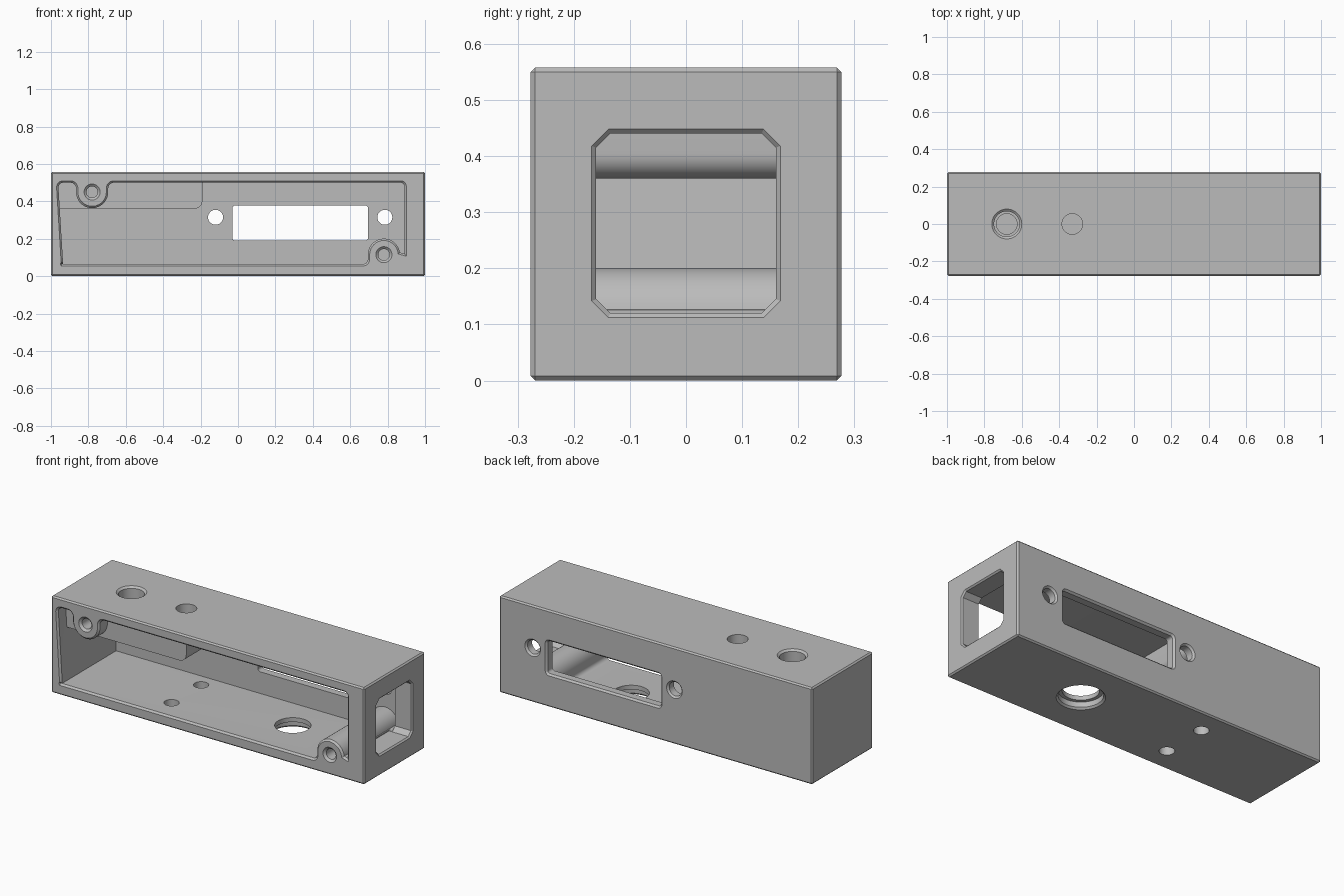
import bpy, bmesh
from math import cos, sin, radians, pi
from mathutils import Vector

if "Cube" in bpy.data.objects:
    bpy.data.objects.remove(bpy.data.objects["Cube"])

GREY = bpy.data.materials.new("plain_grey")
GREY.use_nodes = True
GREY.diffuse_color = (0.5, 0.5, 0.5, 1)
GREY.node_tree.nodes["Principled BSDF"].inputs["Base Color"].default_value = (0.5, 0.5, 0.5, 1)

PLACE = {"x": lambda u, v, d: (d, u, v),
         "y": lambda u, v, d: (u, d, v),
         "z": lambda u, v, d: (u, v, d)}


def arc(u, v, r, start, end, n):
    angles = [radians(start + (end - start) * i / n) for i in range(n + 1)]
    return [Vector((u + r * cos(a), v + r * sin(a))) for a in angles]


def circle(u, v, r, n=48):
    return arc(u, v, r, 0, 360, n)[:-1]


def rounded(corners, n=6):
    """Turn (u, v, radius) corners into a profile with softened corners."""
    pts = []
    for i, (u, v, r) in enumerate(corners):
        p = Vector((u, v))
        if r == 0:
            pts.append(p)
            continue
        a = p + (Vector(corners[i - 1][:2]) - p).normalized() * r
        b = p + (Vector(corners[(i + 1) % len(corners)][:2]) - p).normalized() * r
        centre = a + b - p
        for k in range(n + 1):
            t = pi / 2 * k / n
            pts.append(centre + (a - centre) * cos(t) + (b - centre) * sin(t))
    return pts


def offset(pts, amount):
    """Grow a counter-clockwise profile outwards."""
    out = []
    for i, p in enumerate(pts):
        e1 = (p - pts[i - 1]).normalized()
        e2 = (pts[(i + 1) % len(pts)] - p).normalized()
        n1, n2 = Vector((e1.y, -e1.x)), Vector((e2.y, -e2.x))
        out.append(p + (n1 + n2) * (amount / max(0.5, 1 + n1.dot(n2))))
    return out


def solid(name, pts, axis, stations):
    """Loft a profile through (depth, growth) stations along an axis."""
    bm = bmesh.new()
    rings = [[bm.verts.new(PLACE[axis](p.x, p.y, d)) for p in offset(pts, g)]
             for d, g in stations]
    n = len(pts)
    for a, b in zip(rings, rings[1:]):
        for i in range(n):
            j = (i + 1) % n
            bm.faces.new((a[i], a[j], b[j], b[i]))
    bm.faces.new(rings[0])
    bm.faces.new(rings[-1])
    bmesh.ops.recalc_face_normals(bm, faces=bm.faces)
    mesh = bpy.data.meshes.new(name)
    bm.to_mesh(mesh)
    bm.free()
    mesh.materials.append(GREY)
    ob = bpy.data.objects.new(name, mesh)
    bpy.context.collection.objects.link(ob)
    return ob


def combine(target, tool, operation="DIFFERENCE"):
    mod = target.modifiers.new("combine", "BOOLEAN")
    mod.operation, mod.solver, mod.object = operation, "EXACT", tool
    bpy.context.view_layer.objects.active = target
    bpy.ops.object.modifier_apply(modifier=mod.name)
    bpy.data.objects.remove(tool)


# Outer box with small chamfers
W, D, H, C = 1.0, 0.277, 0.558, 0.008
box = rounded([(-W, -D, 0), (W, -D, 0), (W, D, 0), (-W, D, 0)])
housing = solid("housing", box, "z", [(0, 0), (H, 0)])
bevel = housing.modifiers.new("bevel", "BEVEL")
bevel.width, bevel.segments = C, 1
bpy.context.view_layer.objects.active = housing
bpy.ops.object.modifier_apply(modifier=bevel.name)

# Front cavity, leaving two screw posts in opposite corners
R, BACK = 0.086, 0.225
LOW, TOP = (0.78, 0.115), (-0.78, 0.45)
outline = rounded([(-0.96, 0.065, 0.025), (LOW[0] - R, 0.065, 0.025)])
outline = rounded([(-0.96, 0.065, 0.025), (LOW[0] - R, 0.065, 0.025), (LOW[0] - R, LOW[1], 0)])[:-1]
outline += arc(*LOW, R, 180, 8, 24)
outline += rounded([(0.89, 0.12, 0), (0.89, 0.5, 0.02), (TOP[0] + R, 0.5, 0.03),
                    (TOP[0] + R, TOP[1], 0)])[1:-1]
outline.insert(-14, Vector((0.89, 0.12)))
outline += arc(*TOP, R, 0, -180, 24)
outline += rounded([(TOP[0] - R, TOP[1], 0), (TOP[0] - R, 0.5, 0.03),
                    (-0.96, 0.5, 0.025), (-0.96, 0.4, 0)])[1:-1]
combine(housing, solid("cavity", outline, "y",
                       [(-0.3, 0.01), (-D, 0.01), (-D + 0.01, 0), (BACK, 0)]))

# Thick block under the top wall
block = rounded([(-0.98, 0.36, 0), (-0.19, 0.36, 0.045), (-0.19, 0.53, 0), (-0.98, 0.53, 0)])
combine(housing, solid("block", block, "y", [(-0.2, 0), (0.25, 0)]), "UNION")

# Screw holes in the posts
for u, v in (LOW, TOP):
    combine(housing, solid("post_hole", circle(u, v, 0.03), "y",
                           [(-0.3, 0.013), (-D, 0.013), (-D + 0.012, 0), (0, 0)]))

# Back window and its two fixing holes
window = rounded([(-0.03, 0.19, 0.015), (0.695, 0.19, 0.015), (0.695, 0.378, 0.015), (-0.03, 0.378, 0.015)])
for name, pts in (("back_window", window),
                  ("back_hole", circle(-0.12, 0.315, 0.04)),
                  ("back_hole", circle(0.785, 0.315, 0.04))):
    combine(housing, solid(name, pts, "y",
                           [(0.2, 0), (D - 0.01, 0), (D, 0.01), (0.3, 0.01)]))

# Side window with cut corners
a, lo, hi, c = 0.16, 0.12, 0.44, 0.025
side = [Vector(p) for p in ((-a + c, lo), (a - c, lo), (a, lo + c), (a, hi - c),
                            (a - c, hi), (-a + c, hi), (-a, hi - c), (-a, lo + c))]
combine(housing, solid("side_window", side, "x",
                       [(0.87, 0), (W - 0.008, 0), (W, 0.008), (1.02, 0.008)]))

# Stepped hole and plain hole in the top
combine(housing, solid("top_stepped_hole", circle(-0.68, 0, 0.055), "z",
                       [(0.3, 0), (0.49, 0), (0.49, 0.013), (H - 0.01, 0.013), (H, 0.025), (0.6, 0.025)]))
combine(housing, solid("top_hole", circle(-0.33, 0, 0.055), "z", [(0.3, 0), (0.6, 0)]))

# Large stepped hole and two small holes in the floor
combine(housing, solid("floor_stepped_hole", circle(0.35, 0, 0.095), "z",
                       [(-0.05, 0.03), (0, 0.03), (0.01, 0.02), (0.04, 0.02), (0.04, 0), (0.1, 0)]))
for y in (-0.135, 0.135):
    combine(housing, solid("floor_hole", circle(-0.33, y, 0.04), "z", [(-0.05, 0), (0.1, 0)]))

# Smooth the round walls and keep the edges crisp
bpy.ops.object.select_all(action="DESELECT")
housing.select_set(True)
bpy.context.view_layer.objects.active = housing
bpy.ops.object.shade_smooth_by_angle(angle=radians(30))
